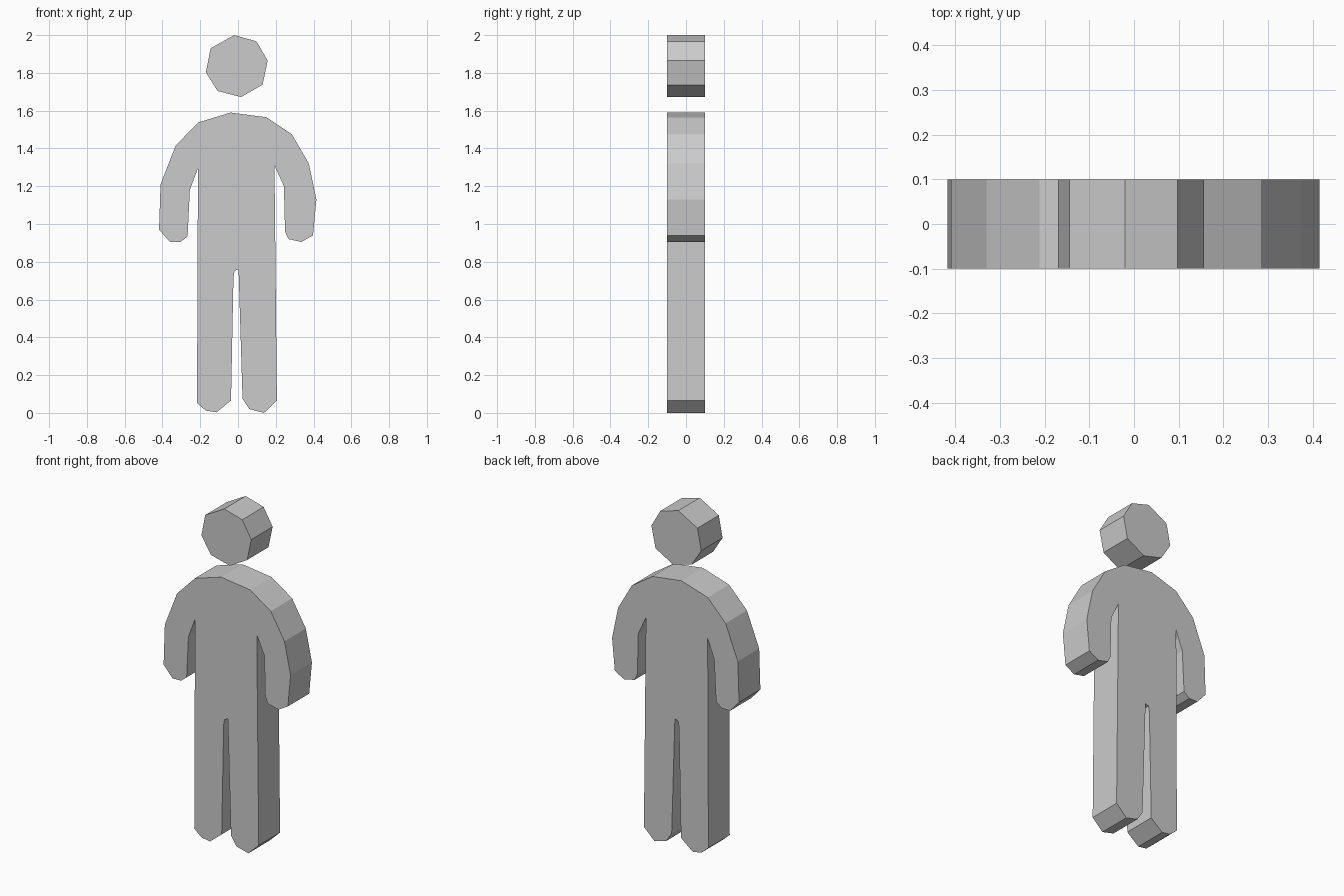
import bpy, bmesh

if "Cube" in bpy.data.objects:
    bpy.data.objects.remove(bpy.data.objects["Cube"])

DEPTH = 0.2


def extrude_profile(name, points):
    """Flat front outline (x, z) extruded along y."""
    bm = bmesh.new()
    face = bm.faces.new([bm.verts.new((x, -DEPTH / 2, z)) for x, z in points])
    ext = bmesh.ops.extrude_face_region(bm, geom=[face], use_keep_orig=True)
    moved = [v for v in ext["geom"] if isinstance(v, bmesh.types.BMVert)]
    bmesh.ops.translate(bm, verts=moved, vec=(0, DEPTH, 0))
    bmesh.ops.recalc_face_normals(bm, faces=bm.faces)
    mesh = bpy.data.meshes.new(name)
    bm.to_mesh(mesh)
    bm.free()
    obj = bpy.data.objects.new(name, mesh)
    bpy.context.collection.objects.link(obj)
    return obj


# Head: slightly uneven octagon
extrude_profile("head", [
    (-0.02, 2.0), (0.098, 1.967), (0.157, 1.865), (0.13, 1.737),
    (0.016, 1.672), (-0.108, 1.704), (-0.17, 1.803), (-0.145, 1.93)])

# Body outline, clockwise from the neck
shoulders = [(-0.212, 1.537), (-0.04, 1.59), (0.15, 1.565), (0.285, 1.475)]
right_arm = [(0.375, 1.32), (0.415, 1.13), (0.397, 0.94), (0.336, 0.905),
             (0.267, 0.92), (0.249, 0.96), (0.243, 1.2), (0.193, 1.31)]
right_leg = [(0.206, 0.065), (0.138, 0.0), (0.06, 0.02), (0.024, 0.075),
             (0.003, 0.76)]
left_leg = [(-0.018, 0.752), (-0.024, 0.72), (-0.037, 0.065), (-0.114, 0.003),
            (-0.17, 0.012), (-0.217, 0.053)]
left_arm = [(-0.212, 1.295), (-0.255, 1.18), (-0.267, 0.935), (-0.304, 0.905),
            (-0.36, 0.905), (-0.418, 0.97), (-0.41, 1.21), (-0.33, 1.415)]
extrude_profile("body", shoulders + right_arm + right_leg + left_leg + left_arm)
